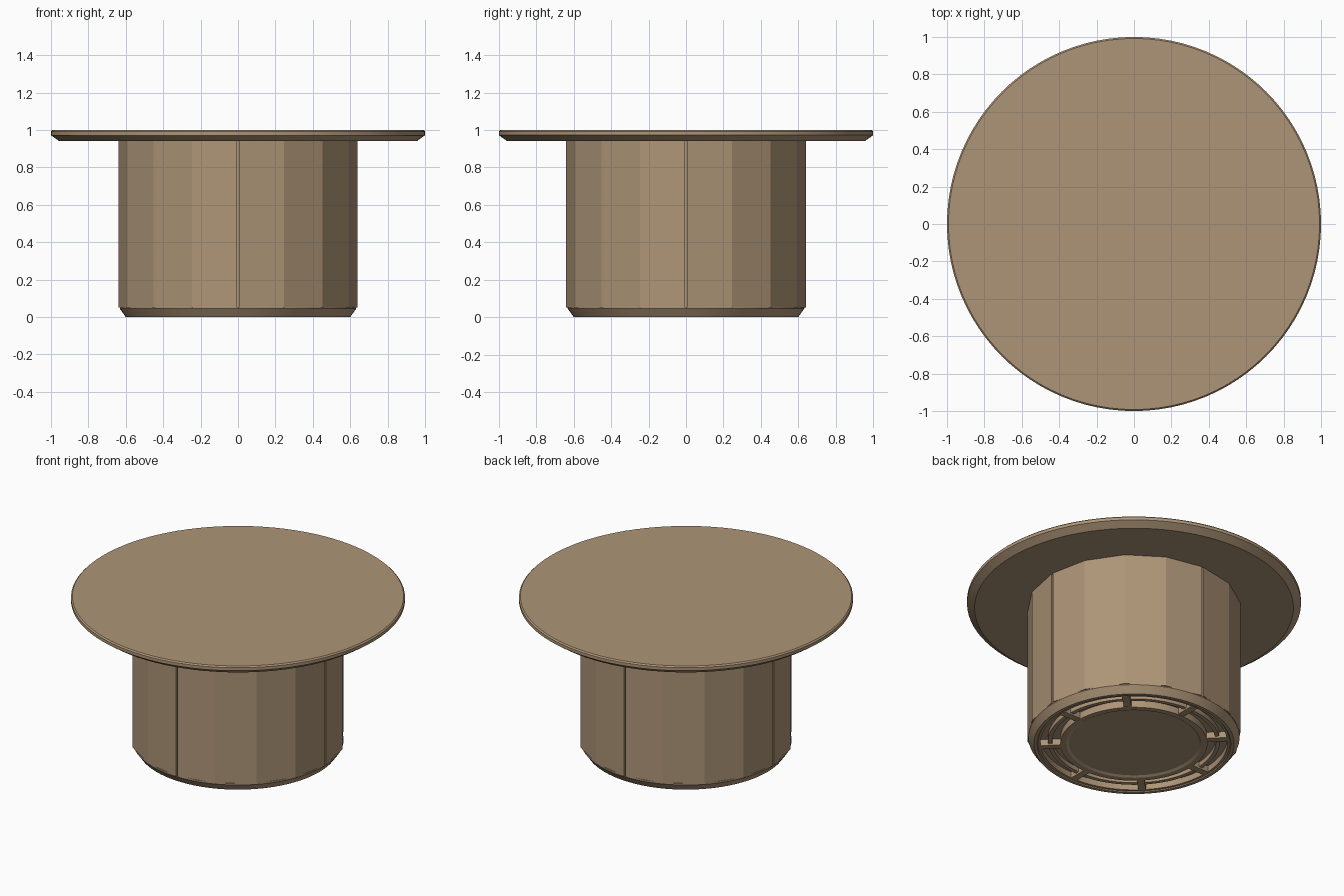
import bpy, bmesh
from math import sin, cos, pi, radians
from mathutils import Matrix

cube = bpy.data.objects.get("Cube")
if cube:
    bpy.data.objects.remove(cube, do_unlink=True)

wood = bpy.data.materials.new("warm_tan")
wood.use_nodes = True
tan = (0.42, 0.30, 0.185, 1)
wood.diffuse_color = tan
wood.node_tree.nodes["Principled BSDF"].inputs["Base Color"].default_value = tan


def finish(name, bm, smooth=True):
    """Turn a bmesh into a named, coloured object."""
    bmesh.ops.remove_doubles(bm, verts=bm.verts, dist=1e-5)
    bmesh.ops.recalc_face_normals(bm, faces=bm.faces)
    mesh = bpy.data.meshes.new(name)
    bm.to_mesh(mesh)
    bm.free()
    mesh.materials.append(wood)
    obj = bpy.data.objects.new(name, mesh)
    bpy.context.collection.objects.link(obj)
    if smooth:
        bpy.ops.object.select_all(action='DESELECT')
        obj.select_set(True)
        bpy.context.view_layer.objects.active = obj
        bpy.ops.object.shade_smooth_by_angle(angle=radians(20))
    return obj


def lathe(name, profile, steps=96):
    """Spin a radius/height profile around the z axis."""
    bm = bmesh.new()
    verts = [bm.verts.new((r, 0, z)) for r, z in profile]
    edges = [bm.edges.new(pair) for pair in zip(verts, verts[1:])]
    bmesh.ops.spin(bm, geom=verts + edges, axis=(0, 0, 1), cent=(0, 0, 0),
                   angle=2 * pi, steps=steps, use_merge=True)
    return finish(name, bm)


# Round top with a bevelled underside
lathe("table_top", [(0, 1), (0.992, 1), (1, 0.992), (1, 0.972),
                    (0.955, 0.94), (0, 0.94)])

# Sixteen-sided drum with a narrow seam at each quarter
R, GAP, DEPTH = 0.64, 0.006, 0.025
outline = []
for i in range(16):
    a = i * pi / 8
    if i % 4:
        outline.append((R * cos(a), R * sin(a)))
    else:
        for r, side in ((R, -1), (R - DEPTH, -1), (R - DEPTH, 1), (R, 1)):
            outline.append((r * cos(a) - side * GAP * sin(a),
                            r * sin(a) + side * GAP * cos(a)))
bm = bmesh.new()
face = bm.faces.new([bm.verts.new((x, y, 0.05)) for x, y in outline])
top = bmesh.ops.extrude_face_region(bm, geom=[face])
bmesh.ops.translate(bm, vec=(0, 0, 0.89),
                    verts=[v for v in top["geom"] if isinstance(v, bmesh.types.BMVert)])
finish("drum", bm, smooth=False)

# Plinth with a chamfered rim, a ring channel and a shallow centre recess
lathe("plinth", [(0, 0.008), (0.39, 0.008), (0.405, 0), (0.44, 0), (0.44, 0.045),
                 (0.56, 0.045), (0.56, 0.006), (0.575, 0.006), (0.58, 0), (0.6, 0),
                 (0.632, 0.045), (0.632, 0.055), (0, 0.055)])

# Raised ring running round the middle of the channel
lathe("channel_ring", [(0.49, 0.046), (0.49, 0.015), (0.515, 0.015), (0.515, 0.046)])

# Eight spokes bridging the channel
bm = bmesh.new()
for i in range(8):
    place = (Matrix.Rotation(i * pi / 4, 4, 'Z') @ Matrix.Translation((0.5, 0, 0.025))
             @ Matrix.Diagonal((0.13, 0.045, 0.042, 1)))
    bmesh.ops.create_cube(bm, size=1, matrix=place)
finish("plinth_spokes", bm, smooth=False)
